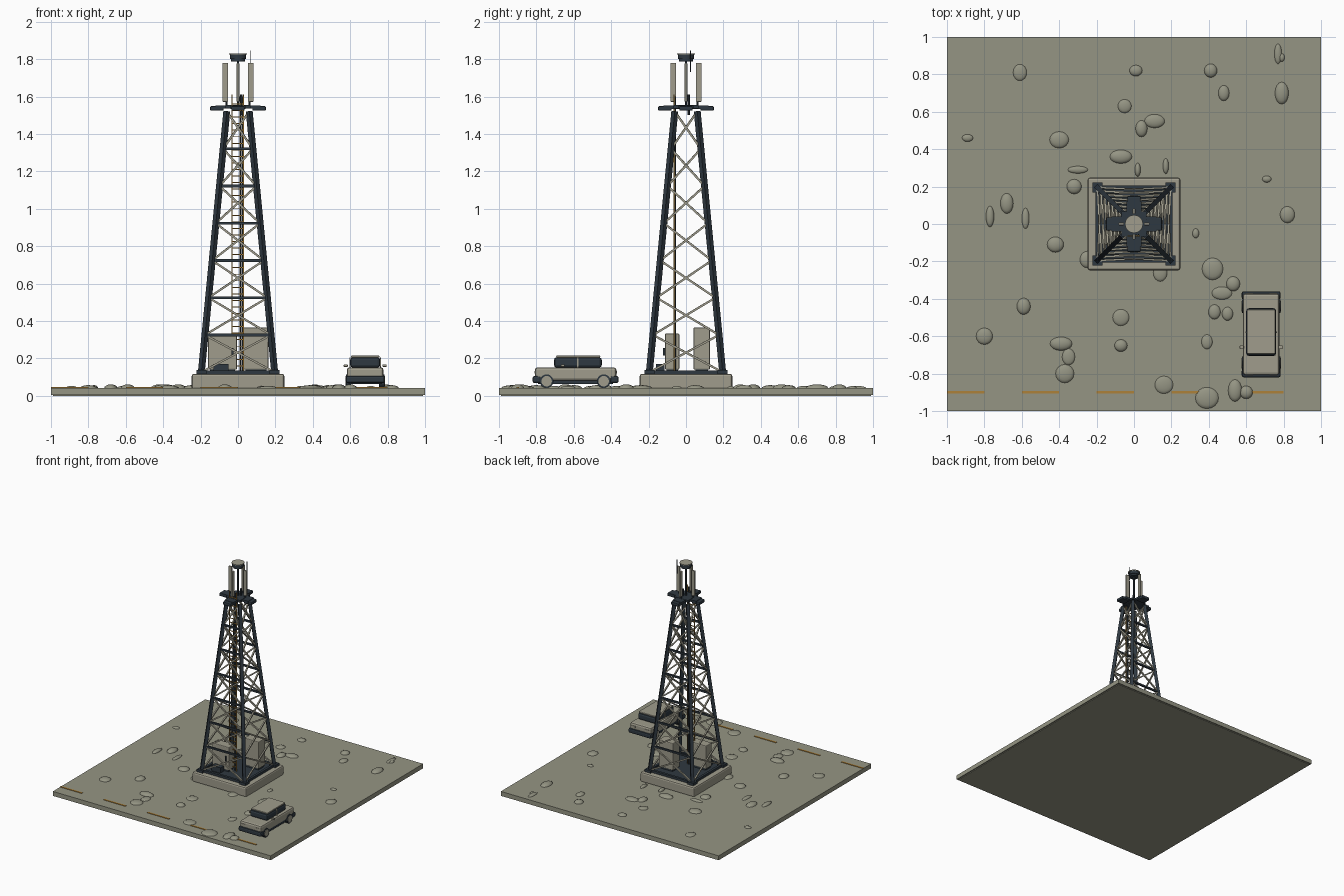
import bpy, bmesh, math
from mathutils import Vector, Matrix


def material(name, rgb):
    m = bpy.data.materials.new(name)
    m.diffuse_color = (*rgb, 1)
    return m


GROUND = material("dusty ground", (0.30, 0.30, 0.23))
PALE = material("pale grey", (0.35, 0.335, 0.265))
DARK = material("dark slate", (0.028, 0.04, 0.052))
AMBER = material("amber", (0.42, 0.22, 0.04))


def finish(name, bm, mat, bevel=0.0, smooth=False, segments=2):
    bmesh.ops.recalc_face_normals(bm, faces=bm.faces)
    me = bpy.data.meshes.new(name)
    bm.to_mesh(me)
    bm.free()
    me.materials.append(mat)
    ob = bpy.data.objects.new(name, me)
    bpy.context.collection.objects.link(ob)
    if bevel:
        mod = ob.modifiers.new("soft edges", 'BEVEL')
        mod.width, mod.segments = bevel, segments
    if smooth:
        for p in me.polygons:
            p.use_smooth = True
        me.set_sharp_from_angle(angle=math.radians(35))
    return ob


def boxes(name, items, mat, bevel=0.0):
    """Each item is (x0, x1, y0, y1, z0, z1)."""
    bm = bmesh.new()
    for x0, x1, y0, y1, z0, z1 in items:
        mtx = (Matrix.Translation(((x0 + x1) / 2, (y0 + y1) / 2, (z0 + z1) / 2))
               @ Matrix.Diagonal((x1 - x0, y1 - y0, z1 - z0, 1)))
        bmesh.ops.create_cube(bm, size=1, matrix=mtx)
    return finish(name, bm, mat, bevel)


def bars(name, pairs, width, mat, sides=4):
    """Straight struts between pairs of points."""
    bm = bmesh.new()
    for a, b in pairs:
        a, b = Vector(a), Vector(b)
        d = b - a
        mtx = Matrix.Translation((a + b) / 2) @ d.to_track_quat('Z', 'Y').to_matrix().to_4x4()
        if sides == 4:
            mtx = mtx @ Matrix.Diagonal((width, width, d.length, 1))
            bmesh.ops.create_cube(bm, size=1, matrix=mtx)
        else:
            bmesh.ops.create_cone(bm, cap_ends=True, segments=sides, radius1=width / 2,
                                  radius2=width / 2, depth=d.length, matrix=mtx)
    return finish(name, bm, mat, smooth=sides > 4)


# Ground slab, dashed road line, foundation
boxes("ground", [(-1, 1, -1, 1, 0.005, 0.042), (-0.99, 0.99, -0.99, 0.99, 0, 0.006)], GROUND)
boxes("road_dashes", [(x, x + 0.2, -0.907, -0.893, 0.04, 0.046)
                      for x in (-1, -0.6, -0.2, 0.2, 0.6)], AMBER)
boxes("foundation", [(-0.248, 0.248, -0.248, 0.248, 0.035, 0.117)], PALE, 0.012)
boxes("foundation_deck", [(-0.2, 0.2, -0.2, 0.2, 0.115, 0.126)], DARK)

# Flat stones: x, y, half width, half depth
stones = [
    (-0.61, 0.81, .037, .045), (0.01, 0.82, .035, .03), (0.41, 0.82, .035, .037),
    (0.77, 0.91, .02, .055), (0.48, 0.70, .03, .042), (0.79, 0.70, .037, .06),
    (-0.05, 0.63, .037, .037), (0.11, 0.55, .055, .037), (0.04, 0.51, .032, .045),
    (-0.89, 0.46, .03, .02), (-0.40, 0.45, .052, .045), (-0.07, 0.36, .06, .037),
    (-0.30, 0.29, .055, .02), (0.17, 0.31, .016, .042), (-0.32, 0.20, .04, .04),
    (0.71, 0.24, .025, .018), (-0.77, 0.04, .022, .057), (-0.68, 0.11, .035, .055),
    (-0.58, 0.03, .02, .057), (0.82, 0.05, .04, .045), (-0.42, -0.11, .045, .042),
    (0.33, -0.05, .018, .026), (0.42, -0.24, .057, .06), (0.53, -0.32, .037, .04),
    (0.47, -0.37, .055, .035), (0.43, -0.47, .033, .04), (-0.59, -0.44, .037, .045),
    (-0.07, -0.50, .045, .045), (-0.80, -0.60, .045, .045), (-0.39, -0.64, .06, .037),
    (-0.35, -0.71, .035, .045), (-0.37, -0.80, .05, .05), (-0.07, -0.65, .035, .033),
    (0.16, -0.86, .05, .048), (0.39, -0.93, .063, .058), (0.54, -0.89, .037, .06)]
more_stones = [(0.39, -0.63, .03, .04), (0.50, -0.48, .03, .037), (0.60, -0.90, .035, .035),
               (0.14, -0.26, .038, .048), (-0.25, -0.19, .04, .045), (0.02, 0.29, .016, .037),
               (0.79, 0.89, .016, .022)]
bm = bmesh.new()
for i, (x, y, rx, ry) in enumerate(stones + more_stones):
    h = 0.012 + 0.004 * (i % 3)
    bmesh.ops.create_uvsphere(bm, u_segments=16, v_segments=8, radius=1,
                              matrix=Matrix.Translation((x, y, 0.041)) @ Matrix.Diagonal((rx, ry, h, 1)))
finish("stones", bm, GROUND, smooth=True)

# Tapered lattice tower
Z0, Z1, W0, W1, BAYS = 0.126, 1.52, 0.196, 0.06, 7


def half(z):
    return W0 + (W1 - W0) * (z - Z0) / (Z1 - Z0)


levels = [Z0 + (Z1 - Z0) * i / BAYS for i in range(BAYS + 1)]
corners = [(1, 1), (-1, 1), (-1, -1), (1, -1)]
bars("tower_legs", [((sx * W0, sy * W0, Z0), (sx * W1, sy * W1, Z1)) for sx, sy in corners],
     0.026, DARK)
bars("cross_beams", [((-half(z), s * half(z), z), (half(z), s * half(z), z))
                     for z in levels[1:-1] for s in (-1, 1)], 0.014, DARK)
bars("base_beams", [((a[0] * W0, a[1] * W0, Z0), (b[0] * W0, b[1] * W0, Z0))
                    for a, b in zip(corners, corners[1:] + corners[:1])], 0.02, DARK)
boxes("foot_plates", [(sx * 0.196 - 0.027, sx * 0.196 + 0.027, sy * 0.196 - 0.027,
                       sy * 0.196 + 0.027, 0.115, 0.138) for sx, sy in corners], DARK)
braces = []
for lo, hi in zip(levels, levels[1:]):
    a, b = half(lo), half(hi)
    for p, q in zip(corners, corners[1:] + corners[:1]):
        for u, v in ((p, q), (q, p)):
            braces.append(((u[0] * a, u[1] * a, lo), (v[0] * b, v[1] * b, hi)))
bars("diagonal_braces", braces, 0.011, PALE)

# Ladder and cable run
LY = -0.065
bars("ladder_rails", [((x, LY, 0.126), (x, LY, 1.61)) for x in (-0.033, 0.03)], 0.006, AMBER)
bars("ladder_rungs", [((-0.033, LY, 0.16 + 0.035 * i), (0.03, LY, 0.16 + 0.035 * i))
                      for i in range(41)], 0.005, AMBER)
bars("cables", [((x, y, 0.126), (x, y, 1.6)) for x, y in ((0.012, -0.058), (0.024, -0.058))],
     0.008, DARK, 8)
bars("cable_stub", [((0.018, 0.015, 1.5), (0.018, 0.015, 1.61))], 0.014, DARK, 8)

# Equipment cabinets inside the base
boxes("cabinets", [(0.03, 0.162, 0.04, 0.128, 0.14, 0.365),
                   (-0.16, -0.005, -0.112, -0.036, 0.14, 0.333)], PALE, 0.006)
boxes("cabinet_fittings", [(-0.13, -0.05, -0.16, -0.115, 0.126, 0.17),
                           (-0.035, -0.025, -0.122, -0.11, 0.215, 0.255),
                           (0.04, 0.152, 0.05, 0.118, 0.126, 0.141),
                           (-0.15, -0.015, -0.105, -0.043, 0.126, 0.141)], DARK)

# Cross-shaped platform
boxes("platform", [(-0.12, 0.12, -0.04, 0.04, 1.535, 1.553),
                   (-0.04, 0.04, -0.12, 0.12, 1.534, 1.552),
                   (-0.066, 0.066, -0.066, 0.066, 1.536, 1.554)], DARK)
sides = [(1, 0), (-1, 0), (0, 1), (0, -1)]
boxes("radio_units", [(dx * 0.113 - 0.036, dx * 0.113 + 0.036, dy * 0.113 - 0.036,
                       dy * 0.113 + 0.036, 1.524, 1.549) for dx, dy in sides], DARK, 0.006)

# Antenna panels, top drum, whip
panels = []
for dx, dy in sides:
    wx, wy = (0.015, 0.007) if dx else (0.007, 0.015)
    panels.append((dx * 0.068 - wx, dx * 0.068 + wx, dy * 0.068 - wy, dy * 0.068 + wy, 1.572, 1.78))
boxes("antenna_panels", panels, PALE, 0.003)
bars("panel_posts", [((dx * 0.062, dy * 0.062, 1.55), (dx * 0.062, dy * 0.062, 1.6))
                     for dx, dy in sides], 0.01, DARK, 8)
bars("mast", [((0, 0, 1.55), (0, 0, 1.8))], 0.012, DARK, 8)
bars("drum_neck", [((0, 0, 1.788), (0, 0, 1.803))], 0.074, DARK, 24)
bars("drum", [((0, 0, 1.8), (0, 0, 1.826))], 0.088, DARK, 24)
bars("drum_lid", [((0, 0, 1.824), (0, 0, 1.83))], 0.096, PALE, 24)
bars("whip_antenna", [((0.065, 0.025, 1.73), (0.065, 0.025, 1.845))], 0.005, DARK, 6)

# Parked car
CX, CY = 0.68, -0.59
boxes("car_body", [(CX - 0.098, CX + 0.098, CY - 0.218, CY + 0.218, 0.08, 0.152)], PALE, 0.014)
boxes("car_bumpers", [(CX - 0.104, CX + 0.104, CY + s * 0.208 - 0.022, CY + s * 0.208 + 0.022,
                       0.068, 0.106) for s in (-1, 1)], DARK, 0.01)
boxes("car_underside", [(CX - 0.09, CX + 0.09, CY - 0.2, CY + 0.2, 0.062, 0.085)], DARK)
boxes("car_windows", [(CX - 0.08, CX + 0.08, CY - 0.116, CY + 0.14, 0.15, 0.206)], DARK, 0.015)
boxes("car_roof", [(CX - 0.076, CX + 0.076, CY - 0.104, CY + 0.132, 0.203, 0.215)], PALE, 0.005)
boxes("car_pillars", [(CX + s * 0.081 - 0.003, CX + s * 0.081 + 0.003, CY + 0.008, CY + 0.014,
                       0.152, 0.204) for s in (-1, 1)], PALE)
boxes("car_mirrors", [(CX + s * 0.104 - 0.011, CX + s * 0.104 + 0.011, CY - 0.078, CY - 0.06,
                       0.155, 0.168) for s in (-1, 1)], PALE, 0.003)
boxes("car_lamps", [(CX + s * 0.065 - 0.02, CX + s * 0.065 + 0.02, CY + e * 0.218 - 0.003,
                     CY + e * 0.218 + 0.003, 0.118, 0.132) for s in (-1, 1) for e in (-1, 1)], PALE)
wheels = [(s, CY + dy) for s in (-1, 1) for dy in (-0.155, 0.15)]
bars("car_tyres", [((CX + s * 0.075, y, 0.078), (CX + s * 0.103, y, 0.078)) for s, y in wheels],
     0.073, DARK, 20)
bars("car_hubs", [((CX + s * 0.1, y, 0.078), (CX + s * 0.106, y, 0.078)) for s, y in wheels],
     0.056, PALE, 20)
